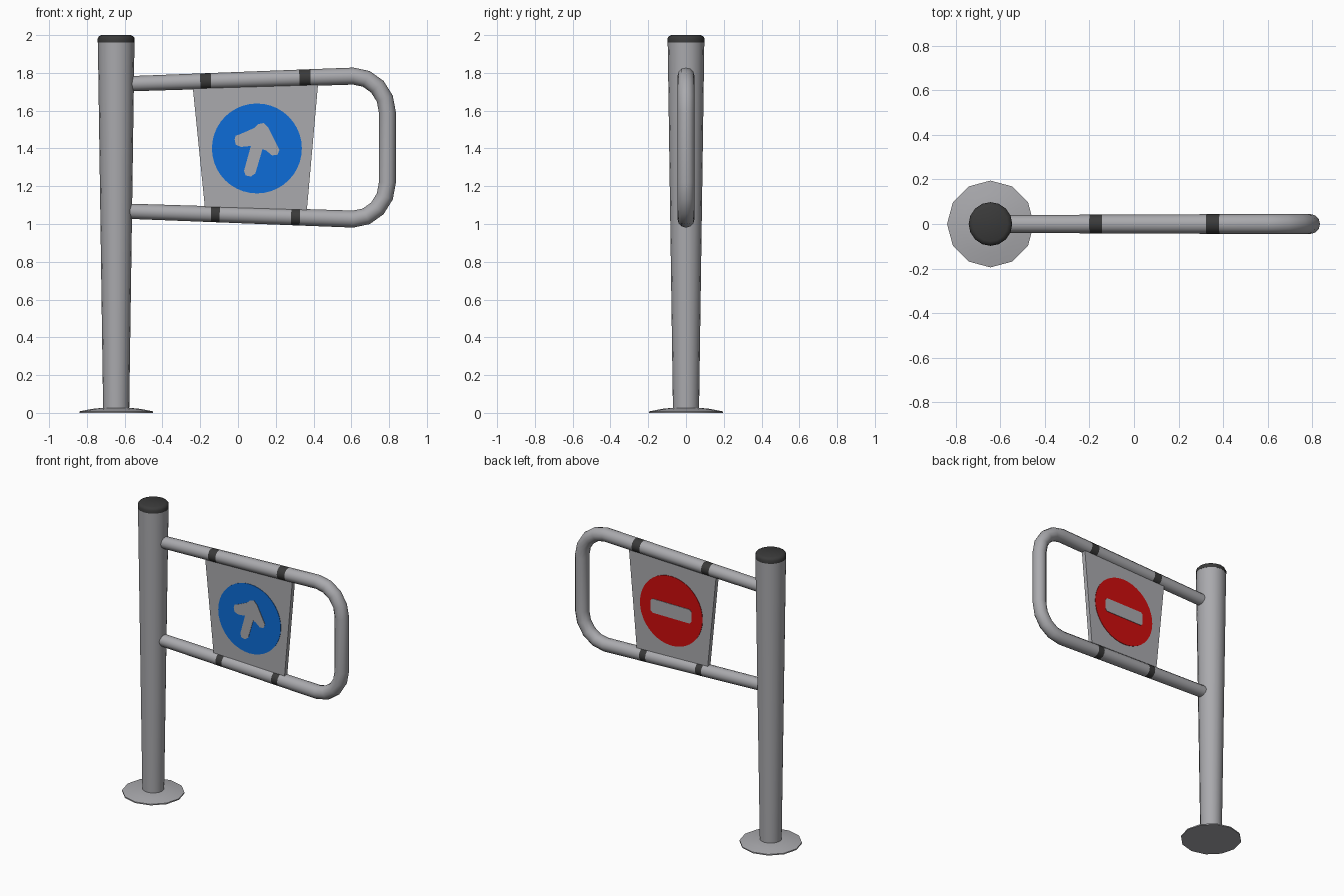
import bpy, bmesh, math
from mathutils import Vector

if "Cube" in bpy.data.objects:
    bpy.data.objects.remove(bpy.data.objects["Cube"])


def material(name, rgb):
    m = bpy.data.materials.new(name)
    m.diffuse_color = (*rgb, 1)
    m.use_nodes = True
    m.node_tree.nodes["Principled BSDF"].inputs["Base Color"].default_value = m.diffuse_color
    return m


STEEL = material("steel grey", (0.40, 0.40, 0.42))
DARK = material("dark rubber", (0.042, 0.042, 0.042))
BLUE = material("sign blue", (0.004, 0.15, 0.68))
RED = material("sign red", (0.62, 0.004, 0.004))
POST_X = -0.645
SIGN = (0.10, 1.40)      # sign centre in x, z


def finish(name, bm, mats, smooth=True):
    bmesh.ops.recalc_face_normals(bm, faces=bm.faces)
    me = bpy.data.meshes.new(name)
    bm.to_mesh(me)
    bm.free()
    for m in mats:
        me.materials.append(m)
    ob = bpy.data.objects.new(name, me)
    bpy.context.collection.objects.link(ob)
    if smooth:
        bpy.ops.object.select_all(action='DESELECT')
        ob.select_set(True)
        bpy.context.view_layer.objects.active = ob
        bpy.ops.object.shade_smooth_by_angle(angle=math.radians(40))
    return ob


def skin(bm, rings, is_dark=lambda i: False):
    """Bridge consecutive rings of points and cap both ends."""
    loops = [[bm.verts.new(p) for p in r] for r in rings]
    n = len(loops[0])
    for i, (a, b) in enumerate(zip(loops, loops[1:])):
        for k in range(n):
            f = bm.faces.new((a[k], a[(k + 1) % n], b[(k + 1) % n], b[k]))
            f.material_index = int(is_dark(i))
    bm.faces.new(loops[0])
    bm.faces.new(loops[-1])


def lathe(name, profile, sides, mat):
    """Turn (radius, z) points around the post axis."""
    bm = bmesh.new()
    skin(bm, [[(POST_X + r * math.cos(2 * math.pi * k / sides),
                r * math.sin(2 * math.pi * k / sides), z) for k in range(sides)]
              for r, z in profile])
    return finish(name, bm, [mat])


def plate(name, outline, y0, y1, mat):
    """Extrude an x, z outline from y0 to y1."""
    bm = bmesh.new()
    skin(bm, [[(x, y, z) for x, z in outline] for y in (y0, y1)])
    return finish(name, bm, [mat], smooth=False)


def circle(r, n=40):
    return [(SIGN[0] + r * math.cos(2 * math.pi * k / n),
             SIGN[1] + r * math.sin(2 * math.pi * k / n)) for k in range(n)]


# Post, foot and cap
lathe("foot_plate", [(0.195, 0), (0.195, 0.008), (0.13, 0.021), (0.07, 0.027)], 12, STEEL)
lathe("post", [(0.069, 0.01), (0.097, 1.966)], 16, STEEL)
lathe("post_cap", [(0.098, 1.962), (0.098, 1.982), (0.092, 1.993), (0.078, 2.0)], 16, DARK)

# Gate rail: one bent tube, with dark bands marked on its segments
top_start, top_end = Vector((-0.62, 0, 1.741)), Vector((0.61, 0, 1.783))
low_start, low_end = Vector((-0.62, 0, 1.069)), Vector((0.61, 0, 1.026))
path, dark = [top_start], set()


def at(a, b, x):
    return a.lerp(b, (x - a.x) / (b.x - a.x))


def bands(a, b, spans):
    for x0, x1 in spans:
        dark.add(len(path))
        path.extend([at(a, b, x0), at(a, b, x1)])


def corner(a, c, b, steps=4):
    """Quarter-ellipse bend from a to b around corner point c."""
    o = a + b - c
    for i in range(steps + 1):
        t = math.pi / 2 * i / steps
        path.append(o + (a - o) * math.cos(t) + (b - o) * math.sin(t))


bands(top_start, top_end, [(-0.20, -0.143), (0.325, 0.384)])
corner(top_end, Vector((0.791, 0, 1.783)), Vector((0.791, 0, 1.59)))
corner(Vector((0.791, 0, 1.22)), Vector((0.791, 0, 1.026)), low_end)
bands(low_end, low_start, [(0.328, 0.281), (-0.097, -0.143)])
path.append(low_start)

rings = []
for i, p in enumerate(path):
    d = (path[min(i + 1, len(path) - 1)] - path[max(i - 1, 0)]).normalized()
    side = Vector((d.z, 0, -d.x))
    r = 0.040 + 0.005 * min(1, (p.x + 0.62) / 1.2)
    rings.append([p + side * r * math.cos(2 * math.pi * k / 12)
                  + Vector((0, r * math.sin(2 * math.pi * k / 12), 0)) for k in range(12)])
bm = bmesh.new()
skin(bm, rings, lambda i: i in dark)
finish("gate_rail", bm, [STEEL, DARK])

# Sign panel between the rails
plate("sign_panel", [(-0.242, 1.75), (0.426, 1.765), (0.362, 1.045), (-0.172, 1.055)],
      -0.015, 0.015, STEEL)

# Front sign: blue disc with a leaning, rounded arrow
plate("blue_disc", circle(0.238), -0.018, -0.014, BLUE)
arrow = [(-0.118, 0.048), (-0.112, 0.02), (-0.085, 0.008), (-0.032, 0.013),
         (-0.068, -0.118), (-0.06, -0.143), (-0.032, -0.149), (-0.008, -0.132),
         (0.03, -0.003), (0.05, -0.012), (0.08, -0.037), (0.108, -0.034),
         (0.12, -0.008), (0.06, 0.11), (0.036, 0.135), (0.006, 0.128),
         (-0.015, 0.108), (-0.09, 0.075), (-0.112, 0.068)]
plate("arrow_symbol", [(SIGN[0] + x, SIGN[1] + z) for x, z in arrow], -0.021, -0.017, STEEL)

# Back sign: red disc with a horizontal bar
plate("red_disc", circle(0.238), 0.014, 0.018, RED)
w, h, c = 0.155, 0.048, 0.014
bar = [(w, c - h), (w, h - c), (w - c, h), (c - w, h),
       (-w, h - c), (-w, c - h), (c - w, -h), (w - c, -h)]
plate("bar_symbol", [(SIGN[0] + x, SIGN[1] + z) for x, z in bar], 0.017, 0.021, STEEL)
